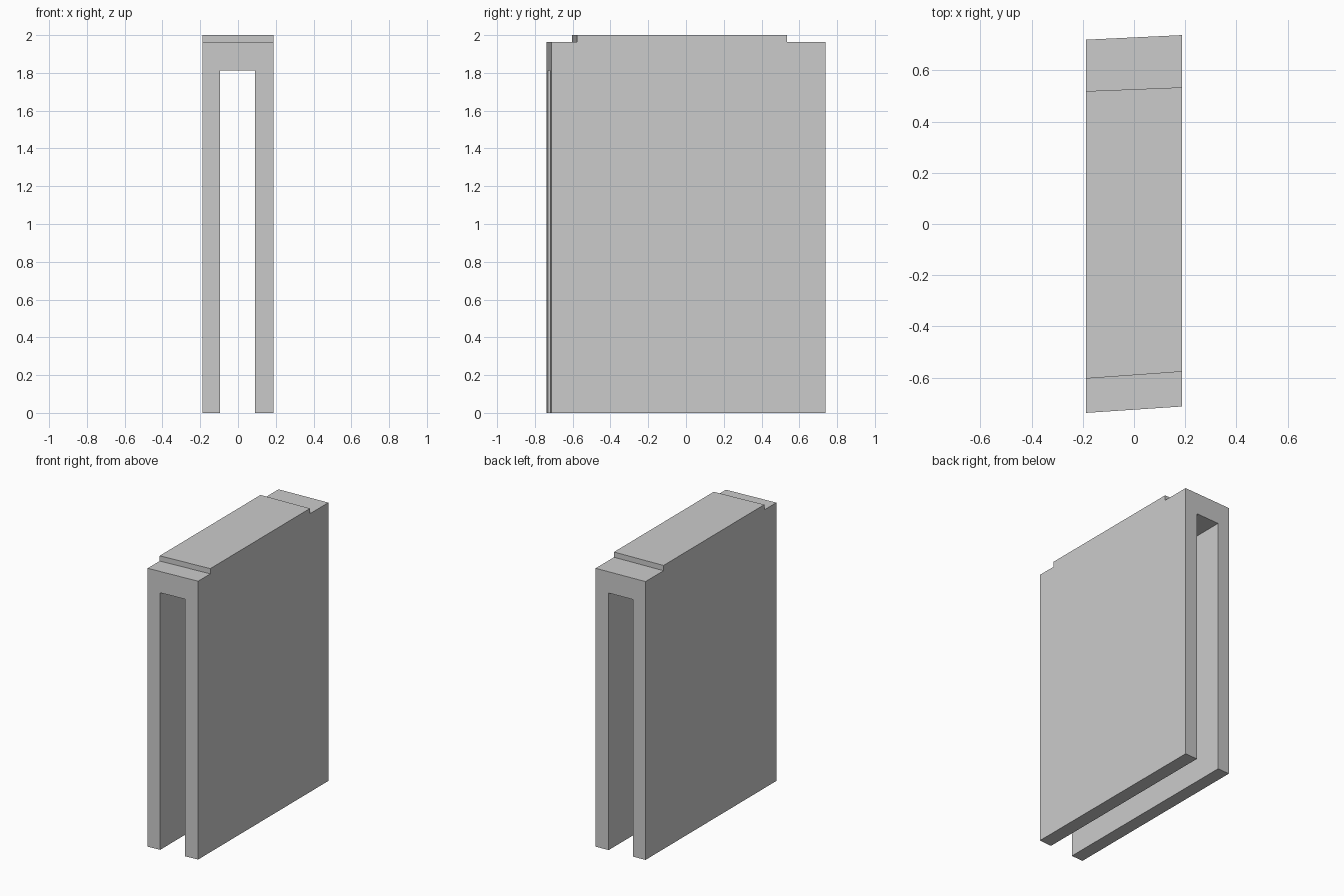
import bpy, bmesh

if "Cube" in bpy.data.objects:
    bpy.data.objects.remove(bpy.data.objects["Cube"])

W, SHOULDER, TOP = 0.188, 1.963, 2.0
# U-shaped section (x, z), open at the bottom
section = [(-W, 0), (-0.095, 0), (-0.095, 1.813), (0.09, 1.813),
           (0.09, 0), (W, 0), (W, SHOULDER), (-W, SHOULDER)]
# Slanted cuts along the length: y at the left side, y at the right side
stations = [(-0.738, -0.713), (-0.604, -0.577), (0.519, 0.534), (0.720, 0.738)]

bm = bmesh.new()


def ring(y_left, y_right):
    """One copy of the section on a slanted vertical plane."""
    slope = (y_right - y_left) / (2 * W)
    return [bm.verts.new((x, y_left + (x + W) * slope, z)) for x, z in section]


# Channel body
rings = [ring(*s) for s in stations]
top_faces = []
n = len(section)
for a, b in zip(rings, rings[1:]):
    for i in range(n):
        j = (i + 1) % n
        face = bm.faces.new((a[i], a[j], b[j], b[i]))
        if i == 6:
            top_faces.append(face)
bm.faces.new(rings[0])
bm.faces.new(rings[-1][::-1])

# Raised panel on the middle of the top
middle = top_faces[1]
raised = bmesh.ops.extrude_face_region(bm, geom=[middle])["geom"]
for v in raised:
    if isinstance(v, bmesh.types.BMVert):
        v.co.z = TOP
if middle.is_valid:
    bmesh.ops.delete(bm, geom=[middle], context='FACES_ONLY')

bmesh.ops.recalc_face_normals(bm, faces=bm.faces)
mesh = bpy.data.meshes.new("channel_wall")
bm.to_mesh(mesh)
bm.free()
bpy.context.collection.objects.link(bpy.data.objects.new("channel_wall", mesh))
